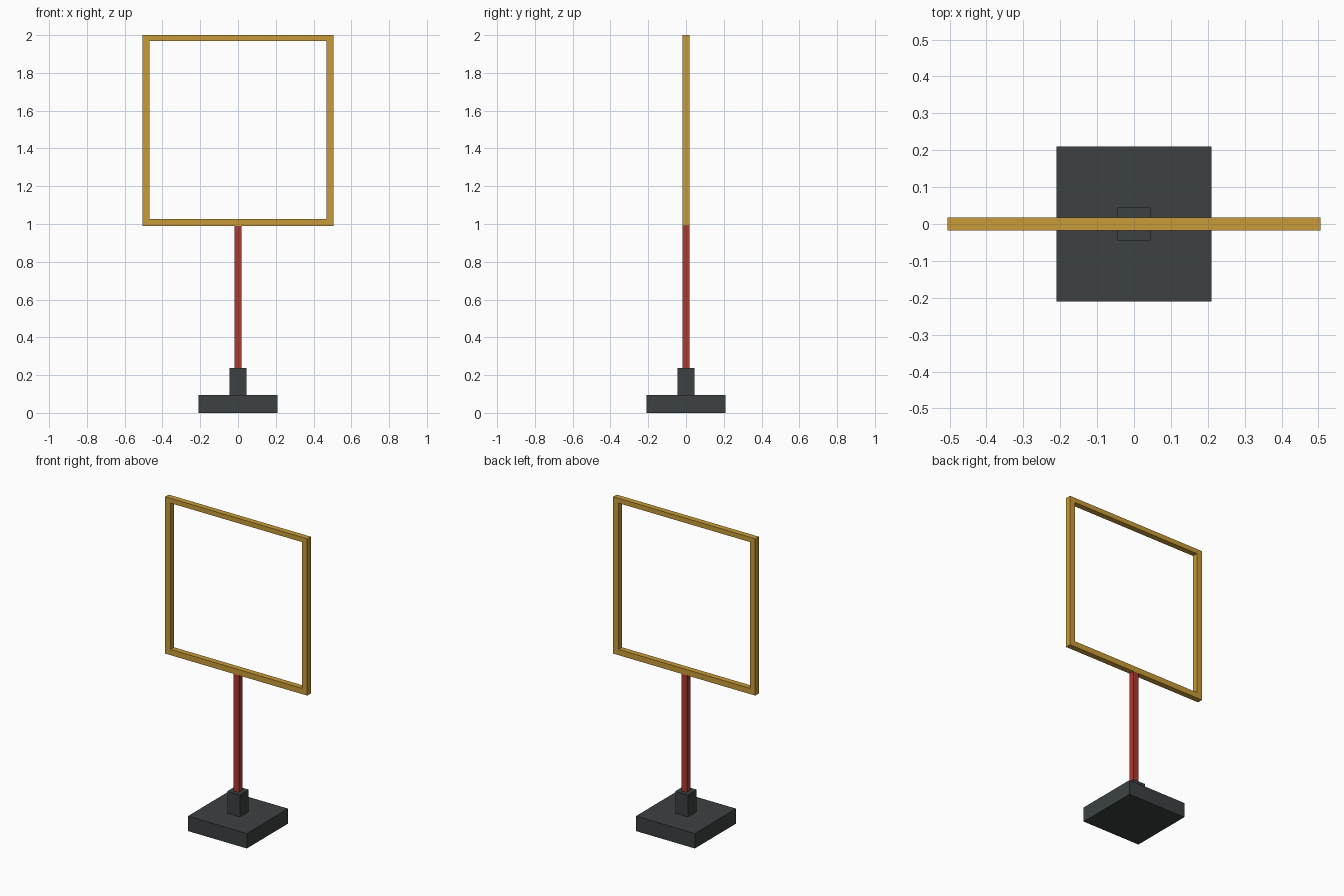
import bpy
import bmesh

if "Cube" in bpy.data.objects:
    bpy.data.objects.remove(bpy.data.objects["Cube"])


def material(name, rgb):
    m = bpy.data.materials.new(name)
    m.diffuse_color = (*rgb, 1.0)
    m.use_nodes = True
    m.node_tree.nodes["Principled BSDF"].inputs["Base Color"].default_value = m.diffuse_color
    return m


gold = material("gold", (0.58, 0.33, 0.04))
red = material("red", (0.42, 0.04, 0.03))
charcoal = material("charcoal", (0.045, 0.053, 0.053))


def add_object(name, bm, mat):
    bmesh.ops.recalc_face_normals(bm, faces=bm.faces)
    mesh = bpy.data.meshes.new(name)
    bm.to_mesh(mesh)
    bm.free()
    mesh.materials.append(mat)
    bpy.context.collection.objects.link(bpy.data.objects.new(name, mesh))


def square_block(name, half, z0, z1, mat):
    bm = bmesh.new()
    bmesh.ops.create_cube(bm, size=1)
    for v in bm.verts:
        v.co.x *= 2 * half
        v.co.y *= 2 * half
        v.co.z = z1 if v.co.z > 0 else z0
    add_object(name, bm, mat)


# Base, collar and pole
square_block("base", 0.21, 0.0, 0.096, charcoal)
square_block("collar", 0.045, 0.096, 0.237, charcoal)
square_block("pole", 0.018, 0.237, 0.99, red)


# Square hoop: four mitred bars around an open centre
def rectangle(bm, half_x, z0, z1, y):
    corners = ((-half_x, z0), (half_x, z0), (half_x, z1), (-half_x, z1))
    return [bm.verts.new((x, y, z)) for x, z in corners]


bm = bmesh.new()
depth = 0.018
rings = [rectangle(bm, 0.506, 0.99, 2.0, -depth),
         rectangle(bm, 0.506, 0.99, 2.0, depth),
         rectangle(bm, 0.468, 1.027, 1.969, depth),
         rectangle(bm, 0.468, 1.027, 1.969, -depth)]
for r in range(4):
    a, b = rings[r], rings[(r + 1) % 4]
    for i in range(4):
        j = (i + 1) % 4
        bm.faces.new((a[i], a[j], b[j], b[i]))
add_object("square_frame", bm, gold)
